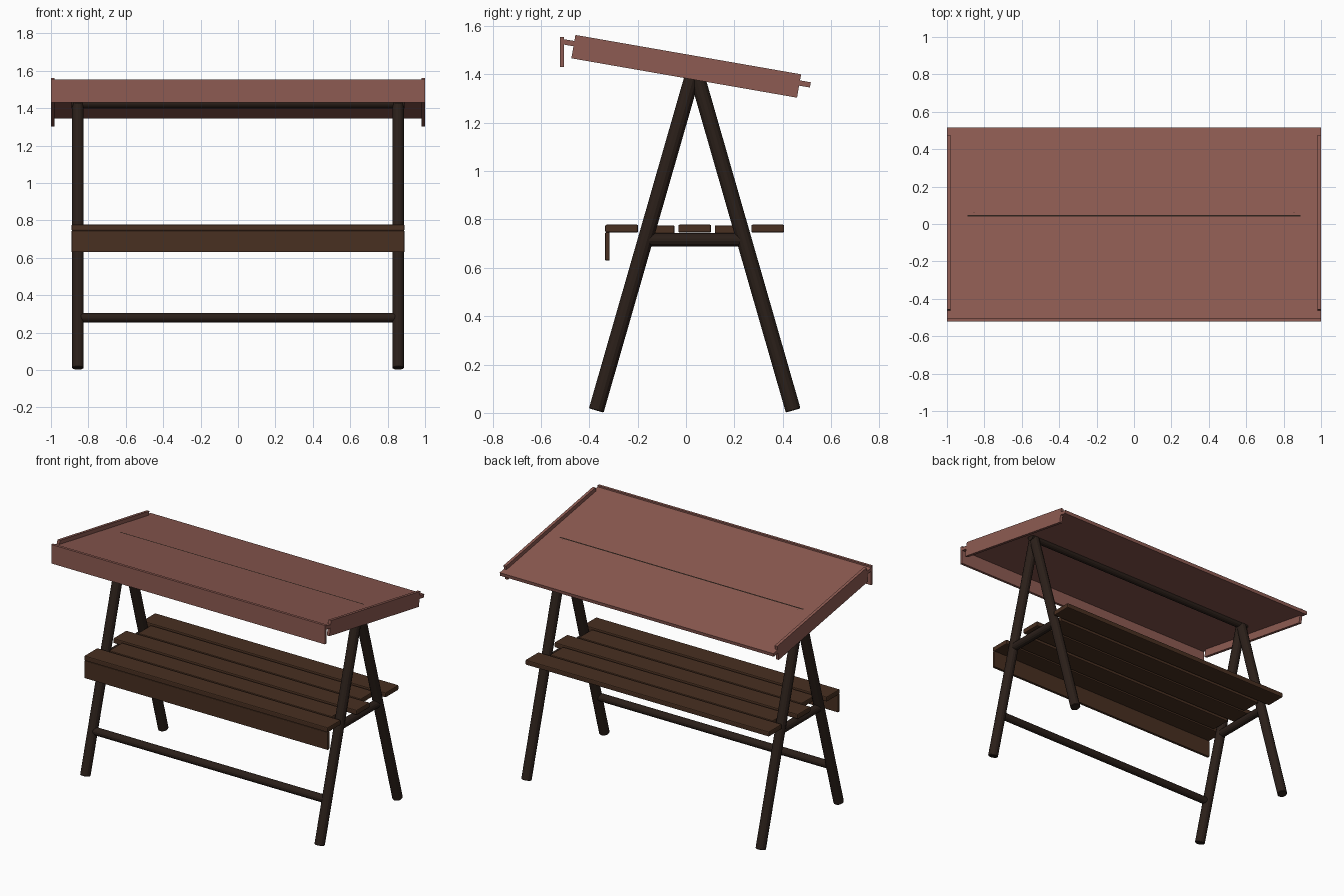
import bpy, math
from mathutils import Vector

if "Cube" in bpy.data.objects:
    bpy.data.objects.remove(bpy.data.objects["Cube"])


def material(name, rgb):
    m = bpy.data.materials.new(name)
    m.diffuse_color = (*rgb, 1)
    m.use_nodes = True
    m.node_tree.nodes["Principled BSDF"].inputs["Base Color"].default_value = m.diffuse_color
    return m


ROOF = material("roof_red", (0.27, 0.105, 0.085))
PLANK = material("plank_brown", (0.065, 0.029, 0.015))
POLE = material("dark_wood", (0.024, 0.014, 0.010))


def box(name, center, size, mat, tilt=0.0, bevel=0.0):
    bpy.ops.mesh.primitive_cube_add(size=1, location=center)
    o = bpy.context.object
    o.name = name
    o.scale = size
    bpy.ops.object.transform_apply(location=False, rotation=False, scale=True)
    o.rotation_euler.x = tilt
    o.data.materials.append(mat)
    if bevel:
        b = o.modifiers.new("rounded_edges", 'BEVEL')
        b.width = bevel
        b.segments = 2
    return o


def pole(name, a, b, r, sides=14, bevel=0.0):
    a, b = Vector(a), Vector(b)
    d = b - a
    bpy.ops.mesh.primitive_cylinder_add(vertices=sides, radius=r, depth=d.length,
                                        location=(a + b) / 2)
    o = bpy.context.object
    o.name = name
    o.rotation_euler = d.to_track_quat('Z', 'Y').to_euler()
    o.data.materials.append(POLE)
    if bevel:
        m = o.modifiers.new("worn_ends", 'BEVEL')
        m.width = bevel
        m.limit_method = 'ANGLE'
        m.angle_limit = math.radians(60)
    return o


# A-frame legs, lower side rails
APEX_Y, APEX_Z, FOOT, LEG_X = 0.036, 1.426, 0.407, 0.856
for sx, side in ((-1, "left"), (1, "right")):
    x = sx * LEG_X
    for sy, end in ((-1, "front"), (1, "back")):
        foot = Vector((x, APEX_Y + sy * FOOT, 0.010))
        apex = Vector((x, APEX_Y, APEX_Z))
        top = apex + (apex - foot).normalized() * 0.014
        pole(f"{end}_{side}_leg", foot, top, 0.0315, bevel=0.003)
    pole(f"{side}_seat_support", (x, -0.155, 0.716), (x, 0.227, 0.716), 0.027)

# Long rails: ridge and front stretcher
pole("ridge_rail", (-0.89, 0.04, 1.4245), (0.89, 0.04, 1.4245), 0.026)
pole("front_stretcher", (-LEG_X, -0.295, 0.28), (LEG_X, -0.295, 0.28), 0.025)

# Table planks: the second and fourth fit between the legs
for i in range(5):
    inner = i in (1, 3)
    box(f"plank_{i + 1}", (0, 0.036 + (i - 2) * 0.151, 0.759 if inner else 0.762),
        (1.63 if inner else 1.78, 0.136, 0.033), PLANK, bevel=0.006)
box("front_apron", (0, -0.325, 0.688), (1.78, 0.019, 0.116), PLANK, bevel=0.004)

# Sloping roof with side boards and a vertical front board
TILT = math.radians(-9.9)
box("roof_panel", (0, 0.002, 1.4455), (2.0, 1.04, 0.022), ROOF, tilt=TILT)
for sx, side in ((-1, "left"), (1, "right")):
    box(f"{side}_roof_board", (sx * 0.9905, 0.001, 1.433), (0.019, 0.947, 0.098), ROOF, tilt=TILT)
box("front_roof_board", (0, -0.512, 1.492), (2.0, 0.017, 0.125), ROOF)
